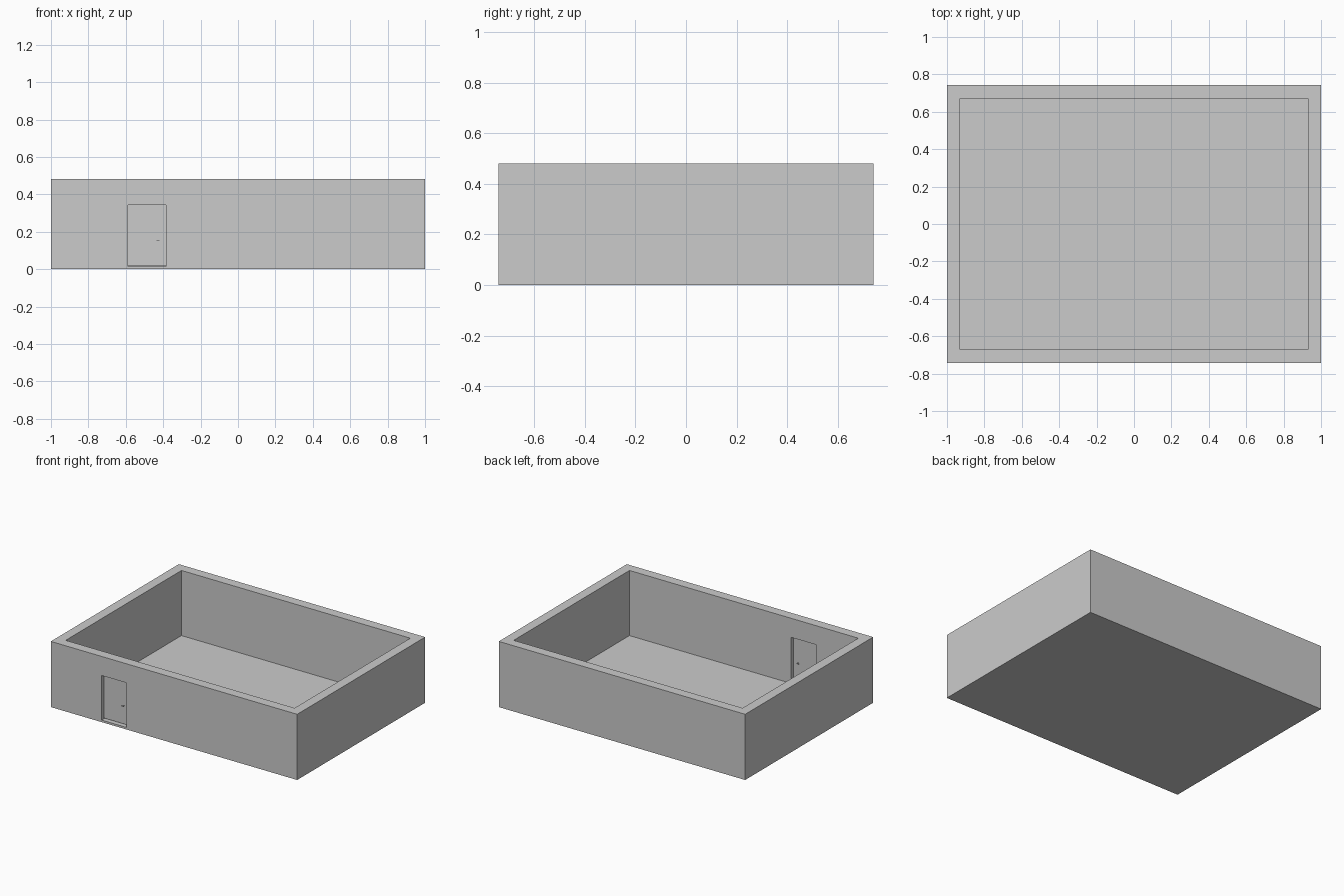
import bpy

if "Cube" in bpy.data.objects:
    bpy.data.objects.remove(bpy.data.objects["Cube"])

def box(name, x0, x1, y0, y1, z0, z1):
    bpy.ops.mesh.primitive_cube_add(size=1, location=((x0+x1)/2, (y0+y1)/2, (z0+z1)/2))
    o = bpy.context.object
    o.name = name
    o.scale = (x1-x0, y1-y0, z1-z0)
    bpy.ops.object.transform_apply(location=False, rotation=False, scale=True)
    return o

def cut(target, cutter):
    m = target.modifiers.new("cut", 'BOOLEAN')
    m.operation = 'DIFFERENCE'
    m.solver = 'EXACT'
    m.object = cutter
    bpy.context.view_layer.objects.active = target
    bpy.ops.object.modifier_apply(modifier=m.name)
    bpy.data.objects.remove(cutter, do_unlink=True)

X, Y, H, T, F = 1.0, 0.742, 0.482, 0.071, 0.004
DL, DR, DB, DT = -0.587, -0.384, 0.015, 0.342

# Open-topped room: walls with a thin floor and a doorway
walls = box("walls_and_floor", -X, X, -Y, Y, 0, H)
cut(walls, box("room_cutter", -X+T, X-T, -Y+T, Y-T, F, H+0.1))
cut(walls, box("doorway_cutter", DL, DR, -Y-0.1, -Y+T+0.05, DB, DT))

# Door leaf recessed in the wall, just clear of the sill
front, back = -Y+0.027, -Y+0.045
box("door_leaf", DL, DR, front, back, DB+0.005, DT)

# Lever handles on both faces
for side, face, d in (("outer", front, -1), ("inner", back, 1)):
    y0, y1 = sorted((face, face + d*0.012))
    box(side + "_handle_stem", -0.425, -0.421, y0, y1, 0.153, 0.157)
    y0, y1 = sorted((face + d*0.012, face + d*0.016))
    box(side + "_handle_lever", -0.436, -0.421, y0, y1, 0.153, 0.157)
